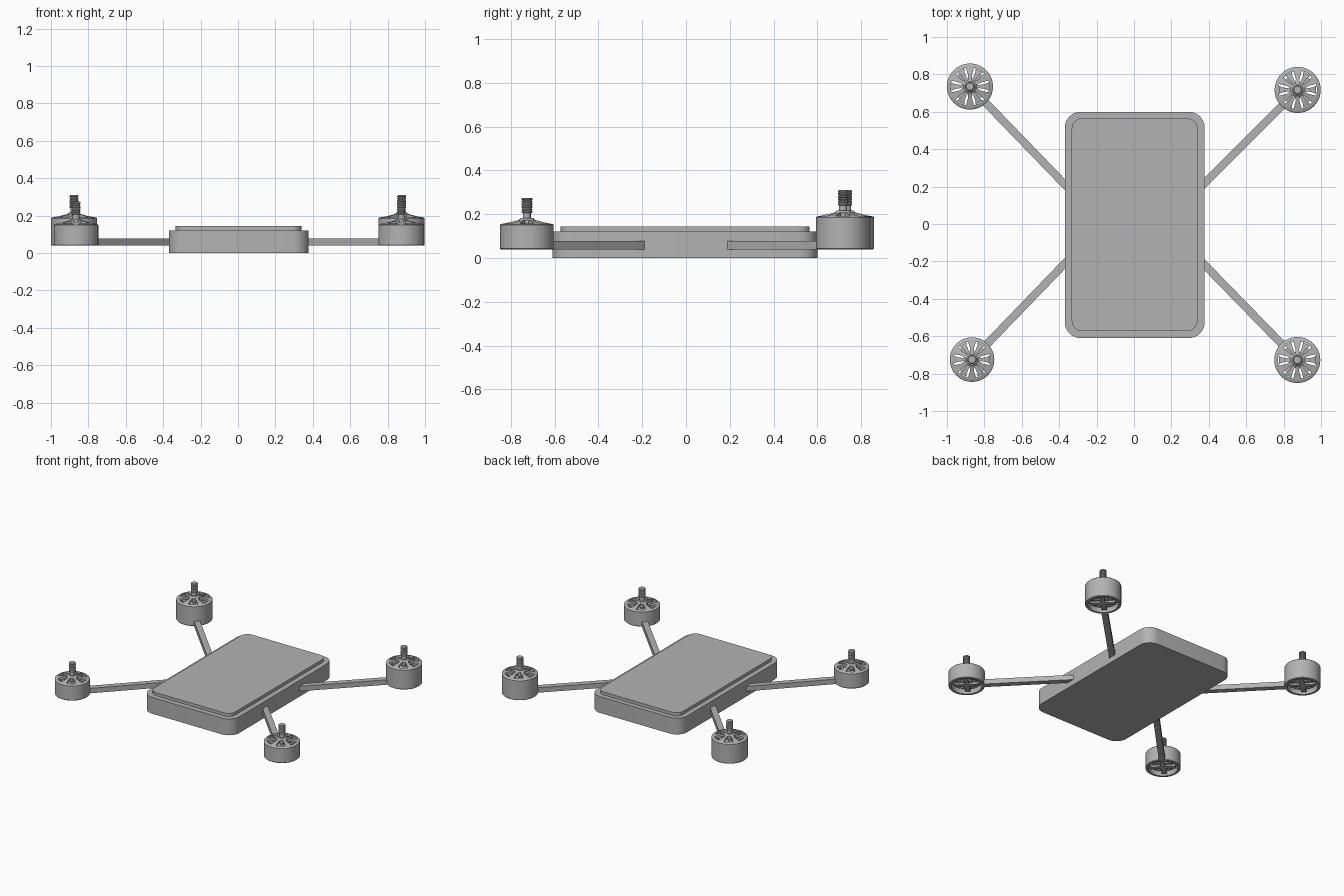
import bpy, math
from mathutils import Matrix, Vector

cube = bpy.data.objects.get("Cube")
if cube:
    bpy.data.objects.remove(cube)

grey = bpy.data.materials.new("plain_grey")
grey.use_nodes = True
colour = (0.45, 0.45, 0.45, 1)
grey.diffuse_color = colour
grey.node_tree.nodes["Principled BSDF"].inputs["Base Color"].default_value = colour


def make(name, verts, faces):
    mesh = bpy.data.meshes.new(name)
    mesh.from_pydata(verts, [], faces)
    mesh.materials.append(grey)
    obj = bpy.data.objects.new(name, mesh)
    bpy.context.collection.objects.link(obj)
    bpy.ops.object.select_all(action='DESELECT')
    obj.select_set(True)
    bpy.context.view_layer.objects.active = obj
    bpy.ops.object.mode_set(mode='EDIT')
    bpy.ops.mesh.select_all(action='SELECT')
    bpy.ops.mesh.normals_make_consistent(inside=False)
    bpy.ops.object.mode_set(mode='OBJECT')
    bpy.ops.object.shade_smooth_by_angle(angle=math.radians(35))
    return obj


def prism(name, outline, z0, z1):
    """Extrude a flat outline between two heights."""
    n = len(outline)
    verts = [(x, y, z) for z in (z0, z1) for x, y in outline]
    faces = [tuple(range(n)), tuple(range(n, 2 * n))]
    faces += [(i, (i + 1) % n, n + (i + 1) % n, n + i) for i in range(n)]
    return make(name, verts, faces)


def rounded(x0, x1, y0, y1, r, steps=8):
    corners = [(x1 - r, y1 - r), (x0 + r, y1 - r), (x0 + r, y0 + r), (x1 - r, y0 + r)]
    points = []
    for k, (cx, cy) in enumerate(corners):
        for s in range(steps + 1):
            a = (k + s / steps) * math.pi / 2
            points.append((cx + r * math.cos(a), cy + r * math.sin(a)))
    return points


def lathe(name, profile, centre, sides=48):
    """Turn a closed (radius, height) loop around a vertical axis."""
    n = len(profile)
    verts = []
    for s in range(sides):
        a = s * math.tau / sides
        verts += [(centre[0] + r * math.cos(a), centre[1] + r * math.sin(a), z) for r, z in profile]
    faces = []
    for s in range(sides):
        a, b = s * n, (s + 1) % sides * n
        faces += [(a + i, b + i, b + (i + 1) % n, a + (i + 1) % n) for i in range(n)]
    return make(name, verts, faces)


def bars(name, centre, count, sections, phase=0):
    """Radial bars: sections are (radius, half width, bottom, top)."""
    verts, faces = [], []
    for k in range(count):
        turn = Matrix.Rotation(phase + k * math.tau / count, 3, 'Z')
        base = len(verts)
        for r, w, lo, hi in sections:
            for y, z in ((-w, lo), (w, lo), (w, hi), (-w, hi)):
                p = turn @ Vector((r, y, z))
                verts.append((p.x + centre[0], p.y + centre[1], p.z))
        last = base + 4 * (len(sections) - 1)
        faces += [tuple(range(base, base + 4)), tuple(range(last, last + 4))]
        for q in range(base, last, 4):
            faces += [(q + i, q + (i + 1) % 4, q + 4 + (i + 1) % 4, q + 4 + i) for i in range(4)]
    return make(name, verts, faces)


# Body and raised lid
prism("body", rounded(-0.37, 0.378, -0.61, 0.60, 0.085), 0, 0.122)
prism("lid", rounded(-0.333, 0.34, -0.572, 0.565, 0.055), 0.122, 0.145)


def motor(label, x, y, r, top):
    c, low, inner = (x, y), 0.04, r - 0.02
    # Open bell with a thin wall
    lathe(label + "_bell", [(r - 0.004, low), (r, low + 0.004), (r, top - 0.004), (r - 0.004, top),
                            (inner, top + 0.003), (inner, low)], c, 64)
    # Sloping spokes that flare at the rim, over a raised hub
    bars(label + "_spokes", c, 6, [(0.015, 0.012, top + 0.008, top + 0.024),
                                   (0.06, 0.01, top - 0.004, top + 0.013),
                                   (inner + 0.006, 0.024, top - 0.014, top + 0.001)], math.pi / 6)
    lathe(label + "_hub", [(0, top - 0.01), (0.038, top - 0.01), (0.038, top + 0.018),
                           (0.028, top + 0.027), (0, top + 0.027)], c, 32)
    # Stator coils and core inside the bell
    lathe(label + "_core", [(0.012, low + 0.02), (0.045, low + 0.02), (0.045, top - 0.03),
                            (0.012, top - 0.03)], c, 32)
    bars(label + "_coils", c, 12, [(0.04, 0.007, low + 0.03, top - 0.035),
                                   (0.08, 0.013, low + 0.03, top - 0.035),
                                   (inner - 0.004, 0.022, low + 0.035, top - 0.04)])
    # Cross-shaped mount underneath
    bars(label + "_mount", c, 4, [(0, 0.02, low + 0.008, low + 0.022),
                                  (0.06, 0.014, low + 0.008, low + 0.022),
                                  (0.085, 0.018, low + 0.008, low + 0.022)], math.pi / 4)
    # Plain shaft, then a threaded end
    z, end = top + 0.05, top + 0.12
    thread = [(0, top), (0.018, top), (0.018, z)]
    pitch = (end - z) / 6
    for i in range(6):
        thread += [(0.024, z + (i + 0.25) * pitch), (0.024, z + (i + 0.65) * pitch),
                   (0.019, z + (i + 1) * pitch)]
    lathe(label + "_shaft", thread + [(0, end)], c, 24)


# Four motors, each on a diagonal arm
for label, x, y, r, top in (("back_right", -0.877, 0.735, 0.123, 0.19),
                            ("back_left", 0.875, 0.717, 0.123, 0.19),
                            ("front_right", -0.866, -0.725, 0.119, 0.155),
                            ("front_left", 0.873, -0.727, 0.123, 0.155)):
    motor(label, x, y, r, top)
    start = Vector((math.copysign(0.34, x), math.copysign(0.18, y)))
    run = Vector((x, y)) - start
    end = start + run * (1 - (r - 0.008) / run.length)
    side = Vector((-run.y, run.x)).normalized() * 0.021
    prism(label + "_arm", [start - side, end - side, end + side, start + side], 0.04, 0.077)
